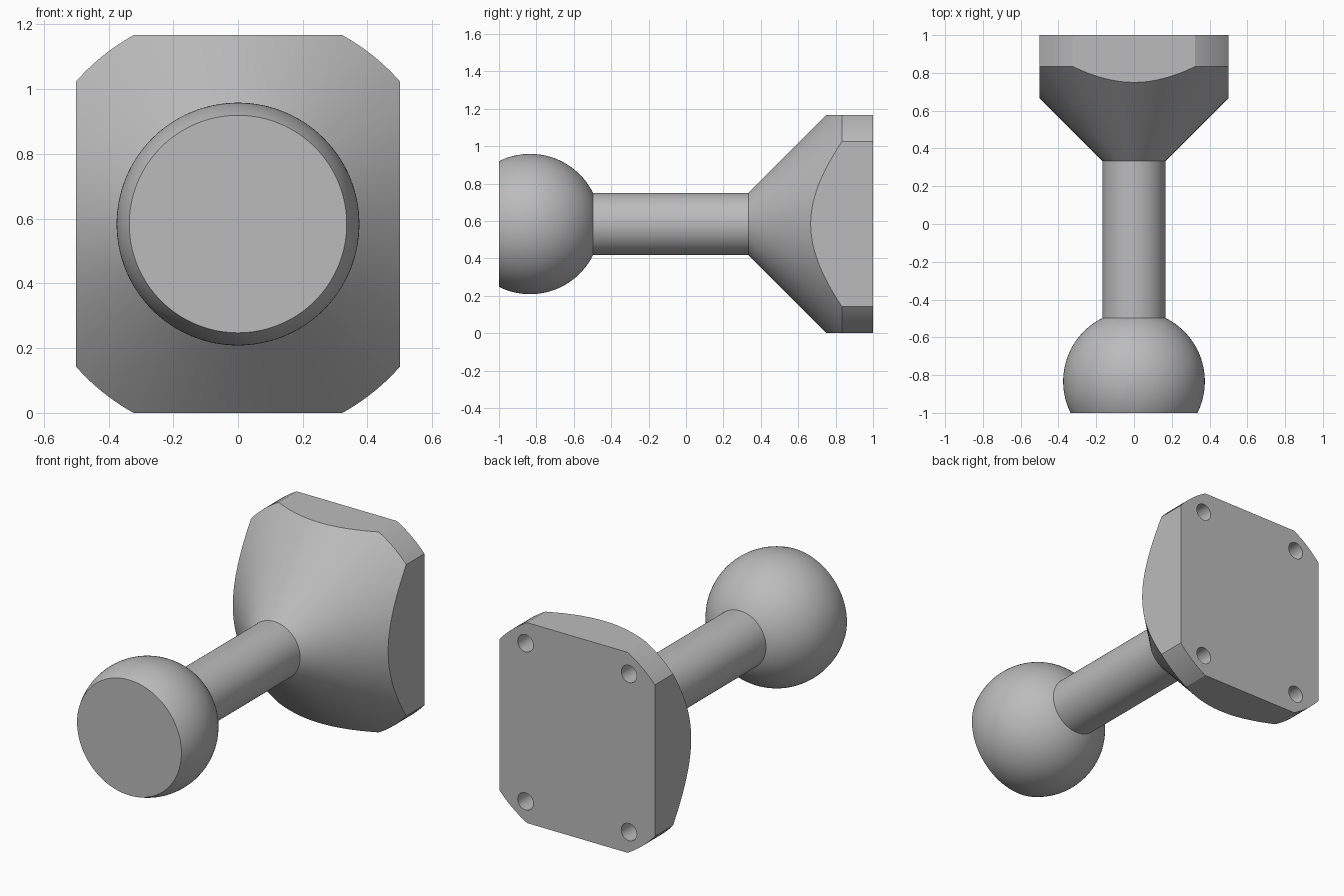
import bpy
import bmesh
from math import sin, cos, pi, asin, radians
from mathutils import Matrix, Vector

if "Cube" in bpy.data.objects:
    bpy.data.objects.remove(bpy.data.objects["Cube"], do_unlink=True)

AXIS_Z = 7 / 12          # height of the turning axis
SHAFT_R = 1 / 6
SIDES = 128

grey = bpy.data.materials.new("plain_grey")
grey.use_nodes = True
colour = (0.5, 0.5, 0.5, 1)
grey.diffuse_color = colour
grey.node_tree.nodes["Principled BSDF"].inputs["Base Color"].default_value = colour


def add_object(name, bm):
    bmesh.ops.recalc_face_normals(bm, faces=bm.faces)
    mesh = bpy.data.meshes.new(name)
    bm.to_mesh(mesh)
    bm.free()
    mesh.materials.append(grey)
    obj = bpy.data.objects.new(name, mesh)
    bpy.context.collection.objects.link(obj)
    return obj


def lathe(name, profile, cap_front=False, cap_back=False):
    """Turn (radius, y) points around the long axis."""
    bm = bmesh.new()
    rings = [[bm.verts.new((r * cos(2 * pi * i / SIDES), y,
                            AXIS_Z + r * sin(2 * pi * i / SIDES)))
              for i in range(SIDES)] for r, y in profile]
    for a, b in zip(rings, rings[1:]):
        for i in range(SIDES):
            j = (i + 1) % SIDES
            bm.faces.new((a[i], a[j], b[j], b[i]))
    if cap_front:
        bm.faces.new(rings[0])
    if cap_back:
        bm.faces.new(rings[-1])
    return add_object(name, bm)


def smooth(obj):
    bpy.ops.object.select_all(action="DESELECT")
    obj.select_set(True)
    bpy.context.view_layer.objects.active = obj
    bpy.ops.object.shade_smooth_by_angle(angle=radians(25))


def cut(obj, cutter, operation):
    mod = obj.modifiers.new(cutter.name, "BOOLEAN")
    mod.operation = operation
    mod.solver = "EXACT"
    mod.object = cutter
    bpy.context.view_layer.objects.active = obj
    bpy.ops.object.modifier_apply(modifier=mod.name)
    bpy.data.objects.remove(cutter, do_unlink=True)


# Ball with a flat front, open where the shaft enters
BALL_R, BALL_Y = 0.375, -5 / 6
start = -asin((1 + BALL_Y) / BALL_R)
end = pi / 2 - asin(SHAFT_R / BALL_R)
STEPS = 40
angles = [start + (end - start) * k / STEPS for k in range(STEPS + 1)]
ball = lathe("ball", [(BALL_R * cos(a), BALL_Y + BALL_R * sin(a)) for a in angles],
             cap_front=True)

# Shaft
shaft = lathe("shaft", [(SHAFT_R, BALL_Y + BALL_R * sin(end)), (SHAFT_R, 1 / 3)])

# Flared base: cone and rim, trimmed to a rectangle
base = lathe("flared_base", [(SHAFT_R, 1 / 3), (2 / 3, 5 / 6), (2 / 3, 1)],
             cap_front=True, cap_back=True)
bm = bmesh.new()
bmesh.ops.create_cube(bm, size=1, matrix=Matrix.Translation((0, 0.7, AXIS_Z))
                      @ Matrix.Diagonal((1, 2, 2 * AXIS_Z, 1)))
cut(base, add_object("trim_box", bm), "INTERSECT")

# Four blind screw holes in the back
DEPTH = 1 / 6
bm = bmesh.new()
for sx in (-1, 1):
    for sz in (-1, 1):
        place = Matrix.Translation(Vector((sx / 3, 1, AXIS_Z + sz * 0.46)))
        bmesh.ops.create_cone(bm, cap_ends=True, segments=32, radius1=0.05,
                              radius2=0.05, depth=2 * DEPTH,
                              matrix=place @ Matrix.Rotation(pi / 2, 4, "X"))
cut(base, add_object("hole_drills", bm), "DIFFERENCE")

for part in (ball, shaft, base):
    smooth(part)
